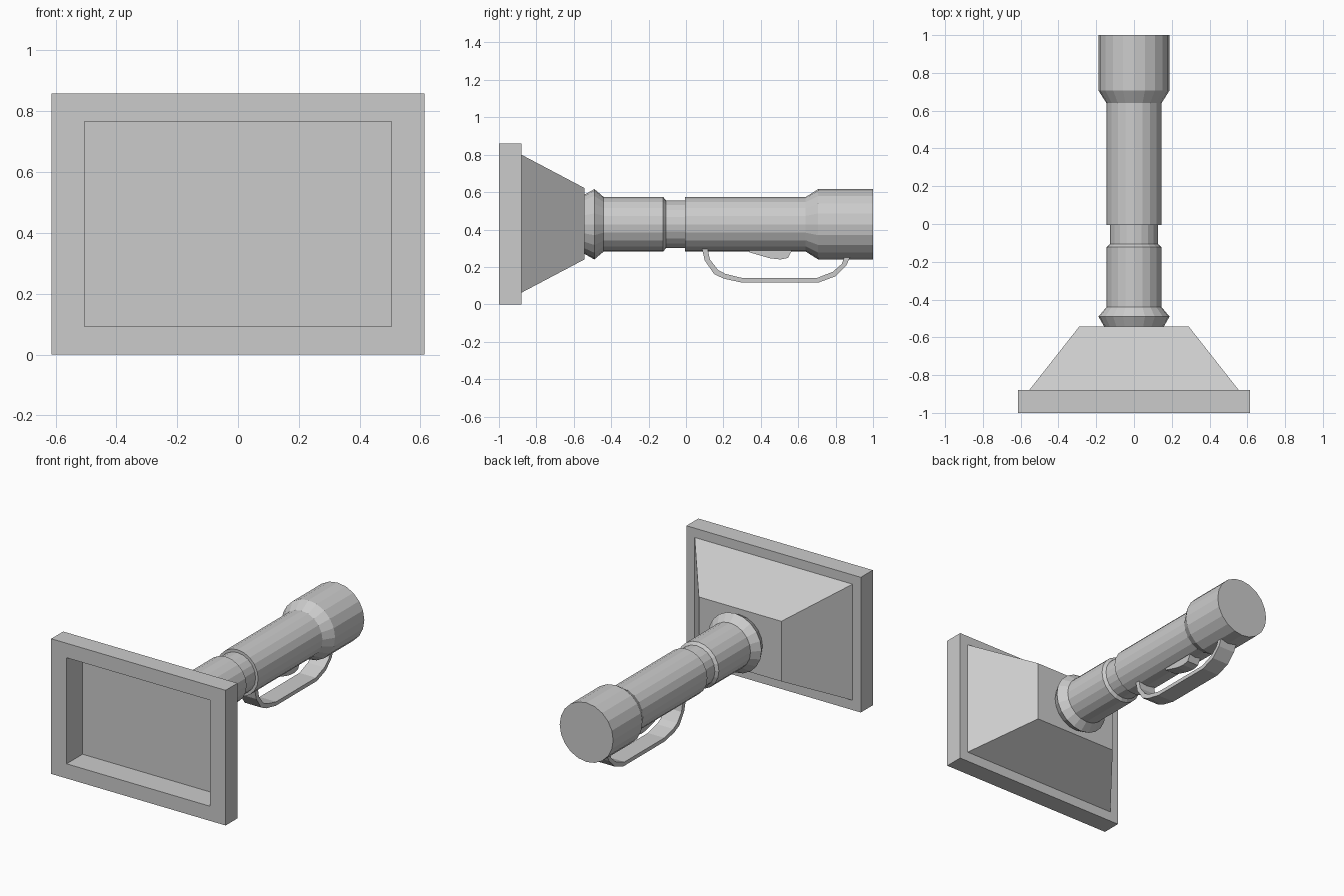
import bpy, bmesh
from math import cos, sin, pi

if "Cube" in bpy.data.objects:
    bpy.data.objects.remove(bpy.data.objects["Cube"])

AXIS_Z = 0.428


def loft(name, rings, cap_start=True, cap_end=True):
    """Join rings of points into a skin and cap the ends."""
    bm = bmesh.new()
    vs = [[bm.verts.new(p) for p in ring] for ring in rings]
    n = len(vs[0])
    for a, b in zip(vs, vs[1:]):
        for i in range(n):
            j = (i + 1) % n
            bm.faces.new((a[i], a[j], b[j], b[i]))
    if cap_start:
        bm.faces.new(vs[0])
    if cap_end:
        bm.faces.new(vs[-1])
    bmesh.ops.recalc_face_normals(bm, faces=bm.faces)
    mesh = bpy.data.meshes.new(name)
    bm.to_mesh(mesh)
    bm.free()
    obj = bpy.data.objects.new(name, mesh)
    bpy.context.collection.objects.link(obj)
    return obj


def rect(y, hx, z0, z1):
    return [(-hx, y, z0), (hx, y, z0), (hx, y, z1), (-hx, y, z1)]


def circle(y, r, n=20):
    return [(r * cos(2 * pi * i / n), y, AXIS_Z + r * sin(2 * pi * i / n)) for i in range(n)]


# Rim, recessed panel and tapered hood as one continuous skin
loft("lens_hood", [
    rect(-0.84, 0.505, 0.093, 0.767),
    rect(-1.0, 0.505, 0.093, 0.767),
    rect(-1.0, 0.613, 0, 0.859),
    rect(-0.88, 0.613, 0, 0.859),
    rect(-0.88, 0.555, 0.062, 0.80),
    rect(-0.543, 0.29, 0.24, 0.622),
])

# Turned handle: collar, neck, grip and end cap
loft("handle", [circle(y, r) for y, r in [
    (-0.545, 0.157), (-0.49, 0.188), (-0.44, 0.146), (-0.122, 0.146),
    (-0.107, 0.128), (-0.006, 0.128), (-0.006, 0.146), (0.64, 0.146),
    (0.707, 0.188), (1.0, 0.188)]])

# Bent strip guard below the grip
outer = [(0.085, 0.30), (0.10, 0.235), (0.15, 0.162), (0.20, 0.138), (0.295, 0.117),
         (0.71, 0.117), (0.80, 0.15), (0.857, 0.207), (0.885, 0.27)]
inner = [(0.115, 0.30), (0.128, 0.24), (0.17, 0.185), (0.21, 0.163), (0.30, 0.141),
         (0.70, 0.141), (0.785, 0.174), (0.833, 0.216), (0.853, 0.27)]
W = 0.058
loft("trigger_guard", [[(-W, *o), (W, *o), (W, *i), (-W, *i)] for o, i in zip(outer, inner)])

# Curved trigger
trigger = [(0.33, 0.31), (0.34, 0.278), (0.40, 0.26), (0.45, 0.246),
           (0.505, 0.24), (0.545, 0.248), (0.565, 0.285), (0.565, 0.31)]
loft("trigger", [[(x, y, z) for y, z in trigger] for x in (-0.04, 0.04)])
